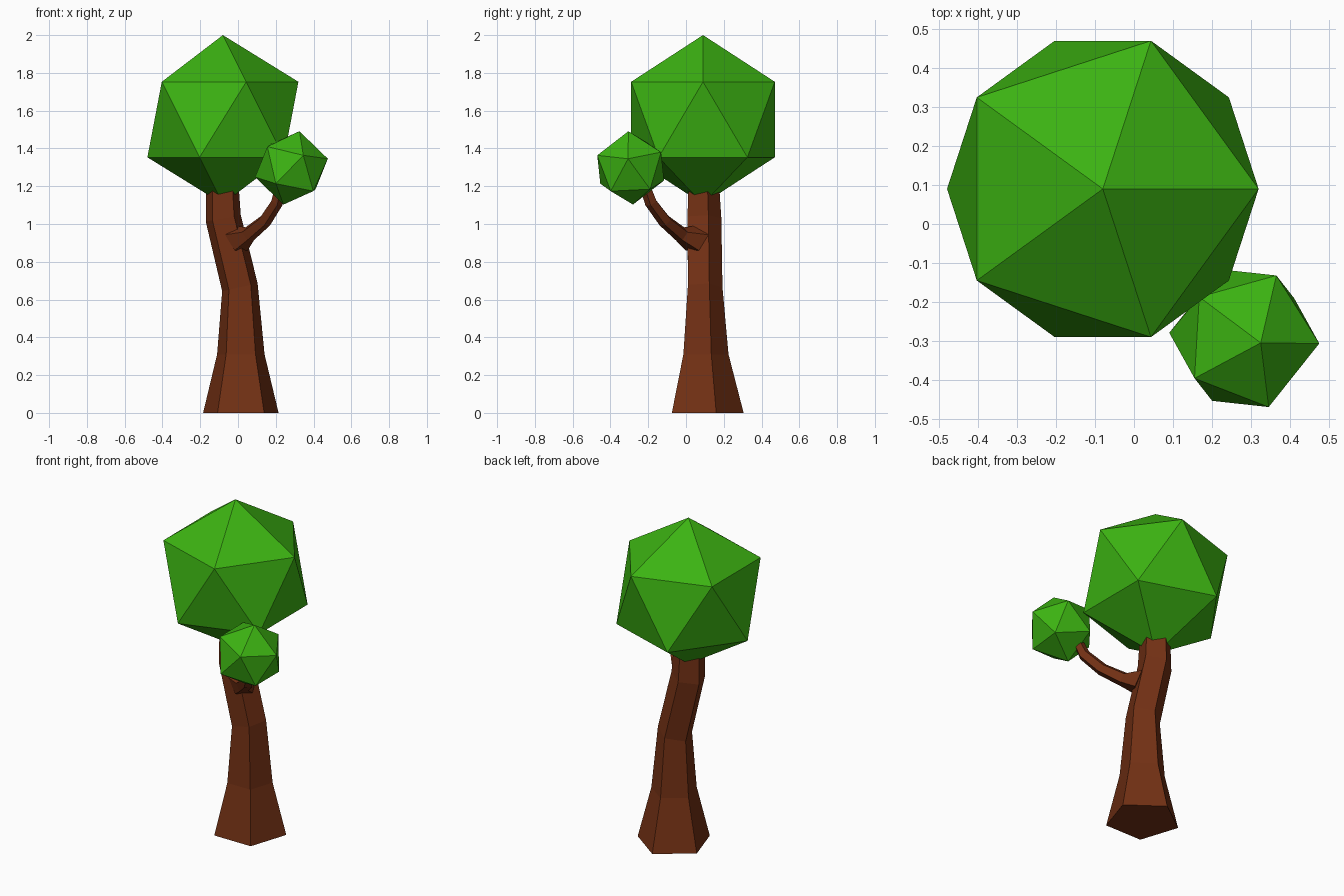
import bpy, bmesh, math
from mathutils import Vector, Matrix

if "Cube" in bpy.data.objects:
    bpy.data.objects.remove(bpy.data.objects["Cube"])


def material(name, rgb):
    m = bpy.data.materials.new(name)
    m.diffuse_color = (*rgb, 1)
    m.use_nodes = True
    m.node_tree.nodes["Principled BSDF"].inputs["Base Color"].default_value = m.diffuse_color
    return m


bark = material("bark", (0.17, 0.03, 0.007))
leaf = material("leaf", (0.045, 0.45, 0.006))


def finish(name, bm, mat):
    bmesh.ops.recalc_face_normals(bm, faces=bm.faces)
    mesh = bpy.data.meshes.new(name)
    bm.to_mesh(mesh)
    bm.free()
    mesh.materials.append(mat)
    ob = bpy.data.objects.new(name, mesh)
    bpy.context.collection.objects.link(ob)
    return ob


def limb(name, rings, ref, sides=5):
    """Loft polygons given as (centre, radius, normal); first corner towards ref."""
    bm = bmesh.new()
    loops = []
    for centre, r, normal in rings:
        n = Vector(normal).normalized()
        v = (Vector(ref) - n * n.dot(Vector(ref))).normalized()
        u = v.cross(n)
        loop = []
        for i in range(sides):
            a = 2 * math.pi * i / sides
            loop.append(bm.verts.new(Vector(centre) + r * (v * math.cos(a) + u * math.sin(a))))
        loops.append(loop)
    for a, b in zip(loops, loops[1:]):
        for i in range(sides):
            j = (i + 1) % sides
            bm.faces.new((a[i], a[j], b[j], b[i]))
    bm.faces.new(loops[0])
    bm.faces.new(loops[-1])
    return finish(name, bm, bark)


def crown(name, centre, r, axis=(0, 0, 1), side=(1, 0, 0)):
    """Icosahedron with one corner along axis and a neighbour towards side."""
    z = Vector(axis).normalized()
    s = Vector(side)
    x = (s - z * z.dot(s)).normalized()
    rot = Matrix((x, z.cross(x), z)).transposed().to_4x4()
    bm = bmesh.new()
    bmesh.ops.create_icosphere(bm, subdivisions=1, radius=r,
                               matrix=Matrix.Translation(centre) @ rot)
    return finish(name, bm, leaf)


# Five-sided trunk with a flared foot and a bend to the left
limb("trunk", [
    ((0.015, 0.095, 0.00), 0.21, (0, 0, 1)),
    ((0.015, 0.093, 0.31), 0.132, (0, 0, 1)),
    ((0.010, 0.092, 0.665), 0.101, (-0.22, 0, 1)),
    ((-0.078, 0.088, 1.03), 0.099, (-0.18, 0, 1)),
    ((-0.082, 0.086, 1.20), 0.090, (0, 0, 1)),
], (0, 1, 0))

# Side branch curving up into the small crown
limb("branch", [
    ((-0.005, 0.055, 0.92), 0.083, (1, -1, 0.7)),
    ((0.055, -0.025, 0.945), 0.043, (1, -1, 0.8)),
    ((0.140, -0.110, 1.015), 0.037, (1, -1, 1.3)),
    ((0.205, -0.185, 1.115), 0.034, (0.6, -0.6, 1.2)),
    ((0.225, -0.215, 1.20), 0.030, (0.3, -0.3, 1)),
], (0, 0, 1))

# Foliage
crown("large_crown", (-0.08, 0.09, 1.553), 0.447)
crown("small_crown", (0.283, -0.293, 1.297), 0.199,
      axis=(0.042, -0.012, 0.193), side=(0.062, -0.177, 0.063))
